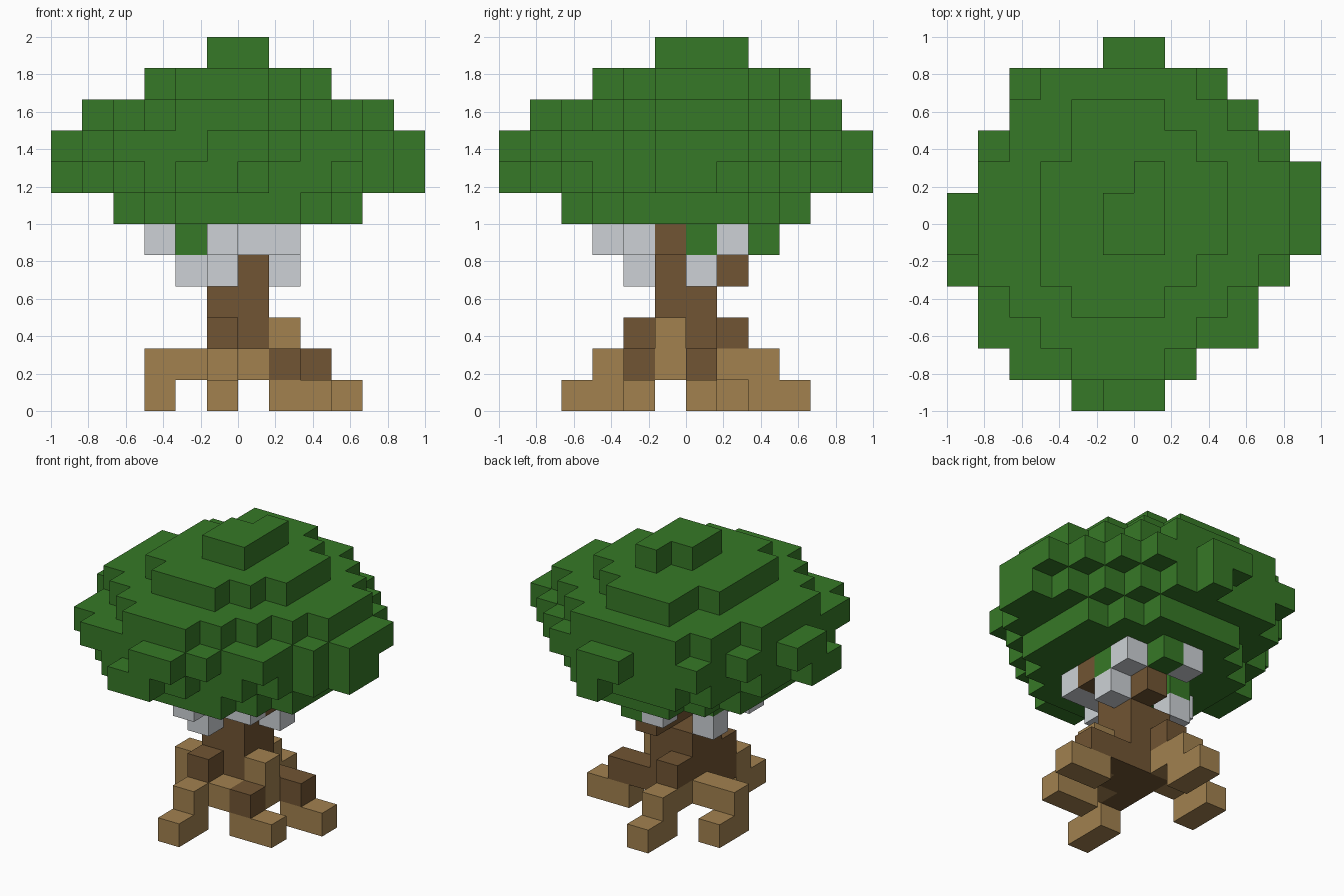
import bpy
import bmesh
import math
from mathutils import Vector

cube = bpy.data.objects.get("Cube")
if cube:
    bpy.data.objects.remove(cube, do_unlink=True)

CELL = 1 / 6  # edge of one block


def material(name, colour):
    mat = bpy.data.materials.new(name)
    mat.use_nodes = True
    mat.diffuse_color = (*colour, 1)
    for node in mat.node_tree.nodes:
        if node.type == "BSDF_PRINCIPLED":
            node.inputs["Base Color"].default_value = (*colour, 1)
            node.inputs["Roughness"].default_value = 1
    return mat


leaf_green = material("leaf green", (0.037, 0.19, 0.02))
dark_bark = material("dark bark", (0.165, 0.09, 0.033))
light_bark = material("light bark", (0.36, 0.22, 0.078))
pale_grey = material("pale grey", (0.61, 0.64, 0.67))


def slab(level, *boxes, top=None):
    """Cells of several x0, x1, y0, y1 rectangles at one level (or up to top)."""
    return {(x, y, z)
            for x0, x1, y0, y1 in boxes
            for x in range(x0, x1)
            for y in range(y0, y1)
            for z in range(level, top or level + 1)}


# Crown: stepped layers from the top down, with small bumps on the rim
crown = slab(11, (-1, 1, -1, 1), (0, 1, 1, 2))
crown |= slab(10, (-3, 3, -1, 2), (-3, 2, -2, 2), (-2, 2, -2, 3), (-2, 1, -3, 4))
crown |= slab(9, (-5, 5, -1, 2), (-5, 4, -2, 2), (-4, 4, -2, 3),
              (-4, 3, -3, 4), (-3, 2, -4, 5), (-2, 1, -5, 5))
crown |= slab(8, (-6, 6, -1, 1), (-5, 6, -1, 2), (-5, 5, -2, 3), (-5, 4, -4, 3),
              (-4, 4, -4, 4), (-4, 3, -4, 5), (-4, 2, -5, 5), (-1, 1, -6, 6))
crown |= slab(7, (-6, 5, -2, 0), (-5, 6, -1, 1), (-5, 5, -2, 2), (-5, 4, -3, 2),
              (-4, 4, -3, 3), (-4, 3, -4, 4), (-3, 2, -4, 5), (-3, 1, -5, 4),
              (-2, 0, -6, 5), (0, 1, -5, 6))
crown |= slab(6, (-4, 4, -2, 2), (-3, 3, -3, 3), (-2, 2, -4, 4))
crown |= {(1, 0, 5), (-2, 0, 5), (0, 2, 5)}

# Trunk with its upper fork and dark knees
trunk = slab(1, (-1, 1, -1, 1), top=4)
trunk |= slab(4, (0, 1, -1, 2)) | slab(5, (0, 2, -1, 0))
knees = slab(1, (-1, 0, -2, -1), top=3) | {(1, -2, 1), (-1, 1, 2)}
knees |= slab(1, (1, 3, 0, 1))

# Five bent roots
front_root = slab(0, (-1, 0, -4, -2)) | {(-1, -3, 1)}
front_left_root = slab(0, (1, 3, -2, -1)) | {(0, -2, 1)}
left_root = slab(0, (2, 4, 0, 1)) | slab(1, (1, 2, -1, 0), top=3)
back_root = slab(0, (-1, 0, 2, 4)) | slab(1, (-1, 0, 1, 3))
right_root = slab(0, (-3, -2, 0, 2)) | slab(1, (-3, -1, 0, 1))

# Pale blocks hanging under the crown
front_webs = slab(5, (0, 2, -2, -1)) | {(-1, -3, 5), (-1, -2, 5), (-1, -2, 4)}
side_webs = {(1, 0, 4), (1, 1, 5), (-2, 0, 4), (-3, -1, 5), (-1, 2, 5)}

parts = [
    ("crown", crown, leaf_green),
    ("trunk", trunk, dark_bark),
    ("root_knees", knees, dark_bark),
    ("front_root", front_root, light_bark),
    ("front_left_root", front_left_root, light_bark),
    ("left_root", left_root, light_bark),
    ("back_root", back_root, light_bark),
    ("right_root", right_root, light_bark),
    ("front_hanging_blocks", front_webs, pale_grey),
    ("side_hanging_blocks", side_webs, pale_grey),
]
solid = set().union(*(cells for _, cells, _ in parts))


def build(name, cells, mat):
    """Skin a set of cells, keeping only the faces open to the air."""
    bm = bmesh.new()
    for cell in sorted(cells):
        for axis in range(3):
            for sign in (-1, 1):
                normal = Vector((0, 0, 0))
                normal[axis] = sign
                if tuple(int(c + n) for c, n in zip(cell, normal)) in solid:
                    continue
                u = Vector((0, 0, 0))
                u[(axis + 1) % 3] = 0.5
                v = normal.cross(u)
                mid = Vector(cell) + Vector((0.5, 0.5, 0.5)) + normal / 2
                corners = (mid - u - v, mid + u - v, mid + u + v, mid - u + v)
                bm.faces.new([bm.verts.new(c * CELL) for c in corners])
    bmesh.ops.remove_doubles(bm, verts=bm.verts[:], dist=CELL / 100)
    bmesh.ops.dissolve_limit(bm, angle_limit=math.radians(1),
                             verts=bm.verts[:], edges=bm.edges[:])
    mesh = bpy.data.meshes.new(name)
    bm.to_mesh(mesh)
    bm.free()
    mesh.materials.append(mat)
    bpy.context.collection.objects.link(bpy.data.objects.new(name, mesh))


for part in parts:
    build(*part)
